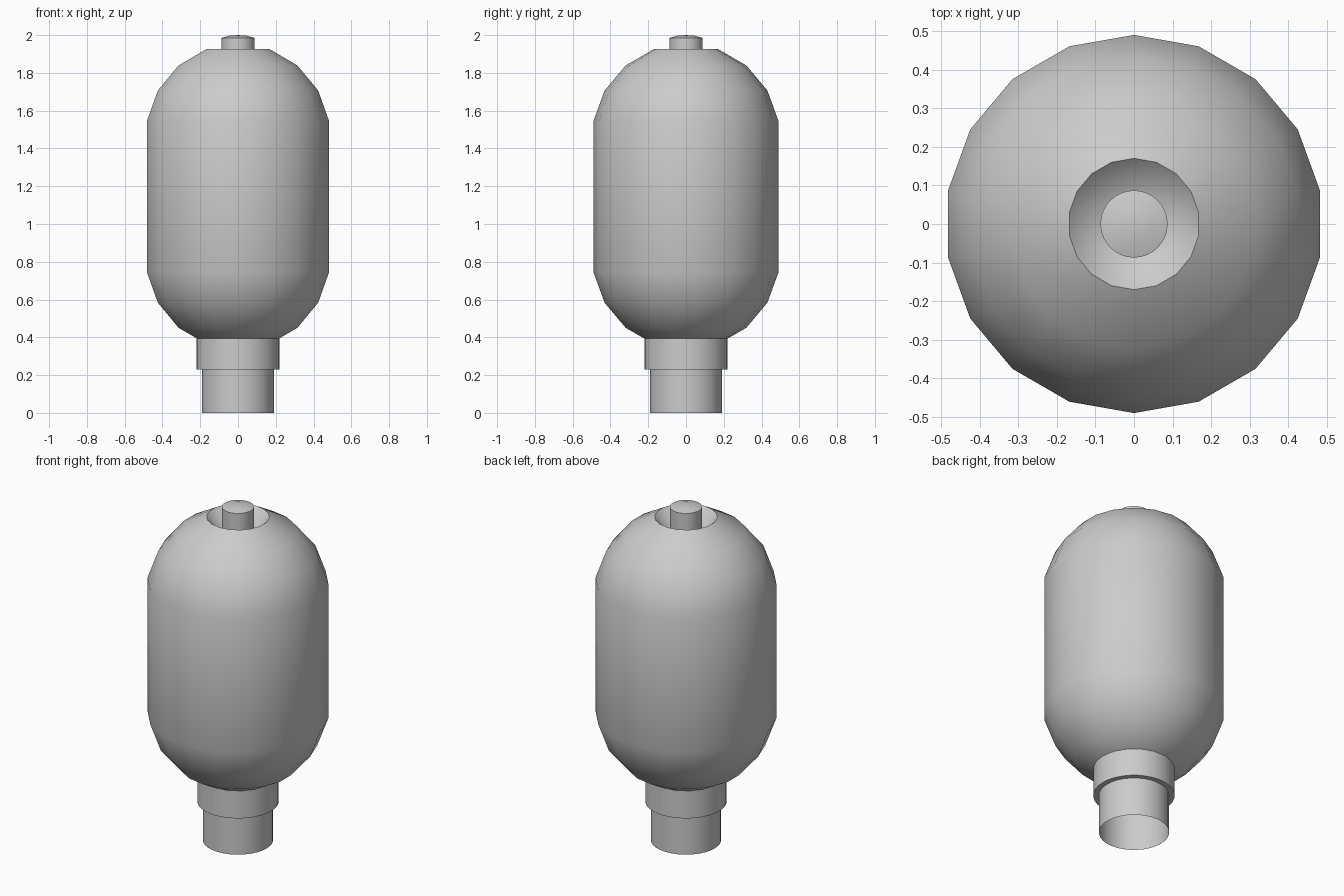
import bpy, bmesh, math

if "Cube" in bpy.data.objects:
    bpy.data.objects.remove(bpy.data.objects["Cube"])

def lathe(name, profile, sides, offset=0.0):
    """Revolve (radius, z) points around z; a radius of 0 makes a pole."""
    bm = bmesh.new()
    rings = []
    for r, z in profile:
        if r == 0:
            rings.append([bm.verts.new((0, 0, z))])
        else:
            rings.append([bm.verts.new((r * math.cos(offset + 2 * math.pi * i / sides),
                                        r * math.sin(offset + 2 * math.pi * i / sides), z))
                          for i in range(sides)])
    for a, b in zip(rings, rings[1:]):
        for i in range(sides):
            j = (i + 1) % sides
            quad = [a[i % len(a)], a[j % len(a)], b[j % len(b)], b[i % len(b)]]
            bm.faces.new(list(dict.fromkeys(quad)))
    bmesh.ops.recalc_face_normals(bm, faces=bm.faces)
    mesh = bpy.data.meshes.new(name)
    bm.to_mesh(mesh)
    bm.free()
    obj = bpy.data.objects.new(name, mesh)
    bpy.context.collection.objects.link(obj)
    bpy.ops.object.select_all(action='DESELECT')
    obj.select_set(True)
    bpy.context.view_layer.objects.active = obj
    bpy.ops.object.shade_smooth_by_angle(angle=math.radians(30))
    return obj

# Capsule body: two 18-sided half spheres, with the top pole pushed inwards
R, LOW, HIGH = 0.49 / math.cos(math.radians(10)), 0.832, 1.458
arc = [(R * math.cos(math.radians(a)), R * math.sin(math.radians(a))) for a in (10, 30, 50, 70)]
body = [(0, 0.335)] + [(r, LOW - h) for r, h in reversed(arc)]
body += [(r, HIGH + h) for r, h in arc] + [(0, 1.76)]
lathe("capsule_body", body, 18, math.pi / 2)

# Stem with a slightly domed tip, standing in the dent
lathe("top_stem", [(0, 1.79), (0.087, 1.79), (0.087, 1.985), (0.045, 1.997), (0, 2.0)], 32)

# Collar under the body
lathe("collar", [(0, 0.23), (0.22, 0.23), (0.22, 0.40), (0, 0.40)], 32)

# Open tube at the bottom
lathe("base_tube", [(0.19, 0.0), (0.19, 0.23)], 32)
